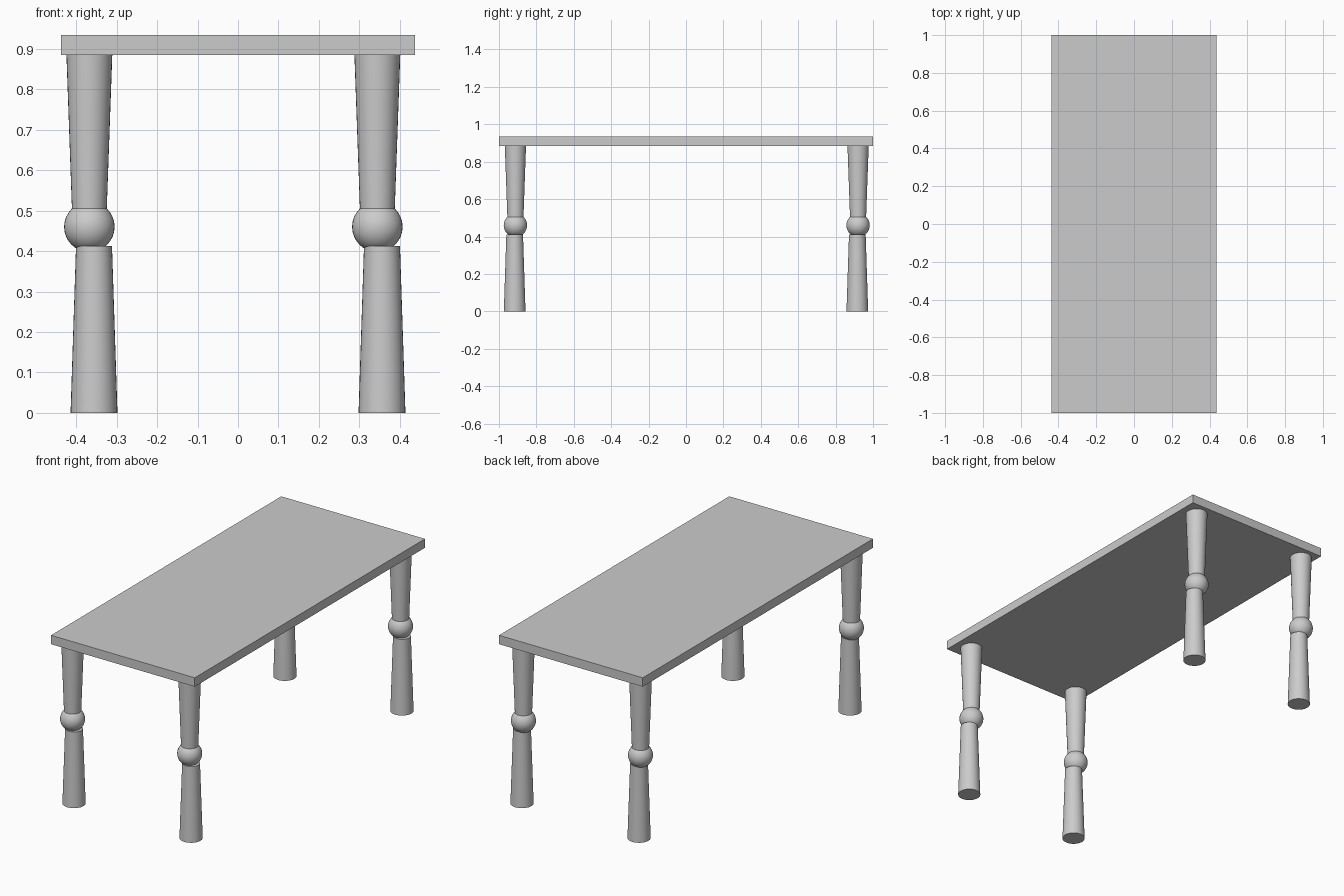
import bpy
import math

cube = bpy.data.objects.get("Cube")
if cube:
    bpy.data.objects.remove(cube, do_unlink=True)

TOP_Z, TOP_THICK = 0.934, 0.049
UNDERSIDE = TOP_Z - TOP_THICK
LEG_X, LEG_Y = 0.356, 0.916
# The upper turning and ball sit slightly off the lower leg's axis
SHIFT_X, SHIFT_Y = -0.0115, 0.004


def finish(name):
    obj = bpy.context.object
    obj.name = name
    bpy.ops.object.shade_smooth_by_angle(angle=math.radians(35))
    return obj


def taper(name, x, y, z0, z1, r0, r1):
    """Tapered round post from z0 to z1."""
    bpy.ops.mesh.primitive_cone_add(
        vertices=32, radius1=r0, radius2=r1, depth=z1 - z0,
        location=(x, y, (z0 + z1) / 2))
    return finish(name)


def leg(label, x, y):
    taper(label + "_lower_leg", x, y, 0, 0.412, 0.058, 0.0445)
    ux, uy = x + SHIFT_X, y + SHIFT_Y
    bpy.ops.mesh.primitive_uv_sphere_add(
        segments=32, ring_count=16, radius=0.0625, location=(ux, uy, 0.46))
    finish(label + "_leg_ball")
    taper(label + "_upper_leg", ux, uy, 0.48, UNDERSIDE, 0.0422, 0.0567)


# Tabletop slab
bpy.ops.mesh.primitive_cube_add(size=1, location=(0, 0, TOP_Z - TOP_THICK / 2))
tabletop = bpy.context.object
tabletop.name = "tabletop"
tabletop.scale = (0.874, 2, TOP_THICK)
bpy.ops.object.transform_apply(location=False, rotation=False, scale=True)

# Four turned legs
for end, sy in (("front", -1), ("back", 1)):
    for side, sx in (("left", 1), ("right", -1)):
        leg(f"{end}_{side}", sx * LEG_X, sy * LEG_Y)
